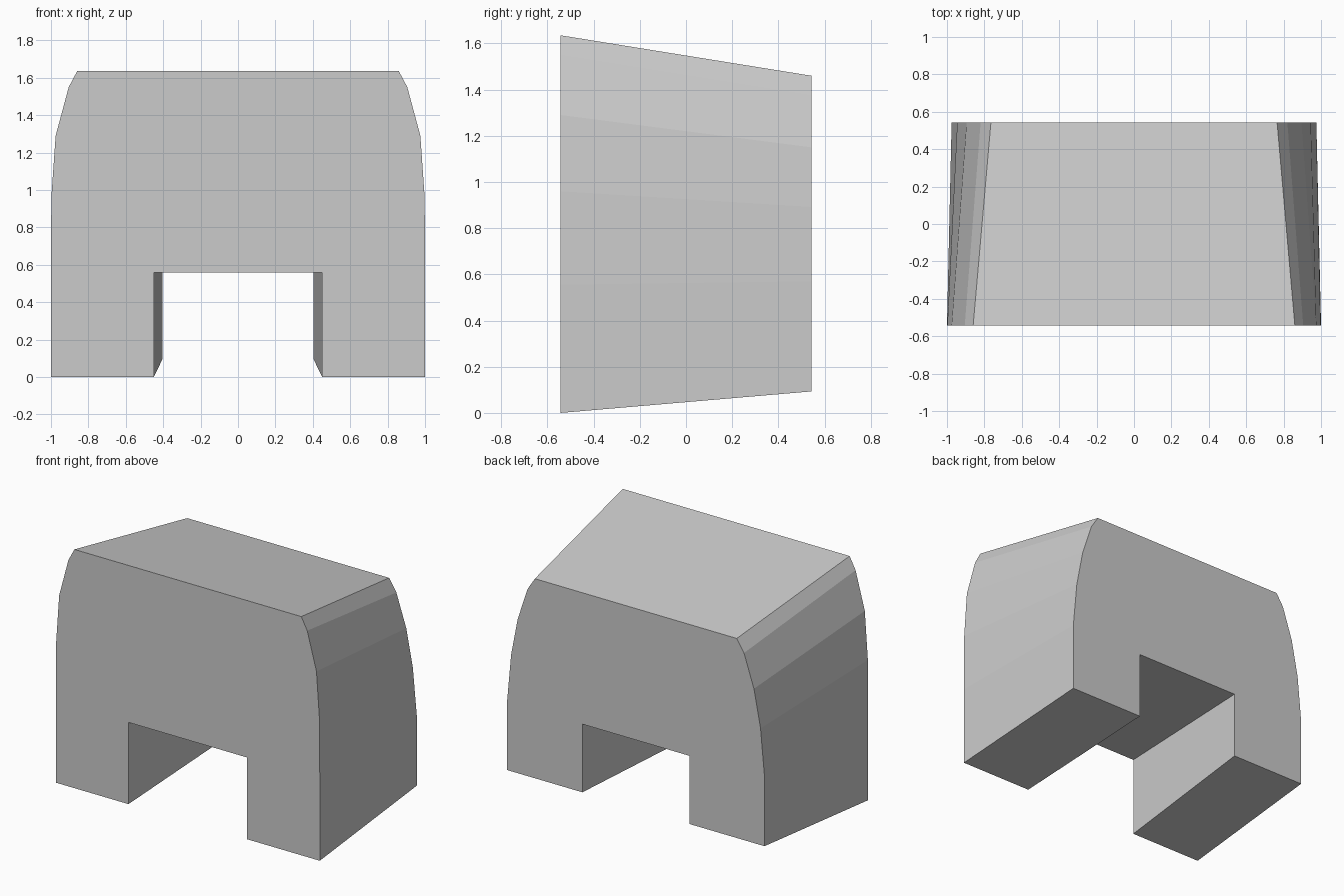
import bpy
import bmesh

if "Cube" in bpy.data.objects:
    bpy.data.objects.remove(bpy.data.objects["Cube"])

# Half profiles (x, z), from the notch centre round the leg to the roof edge
FRONT = [(0.45, 0.56), (0.45, 0.0), (1.0, 0.0), (1.0, 0.555), (0.998, 0.96),
         (0.975, 1.29), (0.905, 1.55), (0.86, 1.635)]
BACK = [(0.405, 0.56), (0.405, 0.093), (0.975, 0.093), (0.975, 0.57), (0.945, 0.892),
        (0.895, 1.15), (0.82, 1.375), (0.765, 1.46)]
HALF_DEPTH = 0.543


def ring(bm, half, y):
    """Closed outline: right half followed by its mirror image."""
    outline = half + [(-x, z) for x, z in reversed(half)]
    return [bm.verts.new((x, y, z)) for x, z in outline]


# Tapered arch block: two end outlines bridged by flat faces
bm = bmesh.new()
front = ring(bm, FRONT, -HALF_DEPTH)
back = ring(bm, BACK, HALF_DEPTH)
n = len(front)
bm.faces.new(front)
bm.faces.new(back[::-1])
for i in range(n):
    j = (i + 1) % n
    bm.faces.new((front[j], front[i], back[i], back[j]))
bmesh.ops.recalc_face_normals(bm, faces=bm.faces)

mesh = bpy.data.meshes.new("arch_block")
bm.to_mesh(mesh)
bm.free()

# Plain grey finish
grey = bpy.data.materials.new("light_grey")
grey.diffuse_color = (0.6, 0.6, 0.6, 1.0)
grey.use_nodes = True
grey.node_tree.nodes["Principled BSDF"].inputs["Base Color"].default_value = grey.diffuse_color
mesh.materials.append(grey)

block = bpy.data.objects.new("arch_block", mesh)
bpy.context.collection.objects.link(block)
